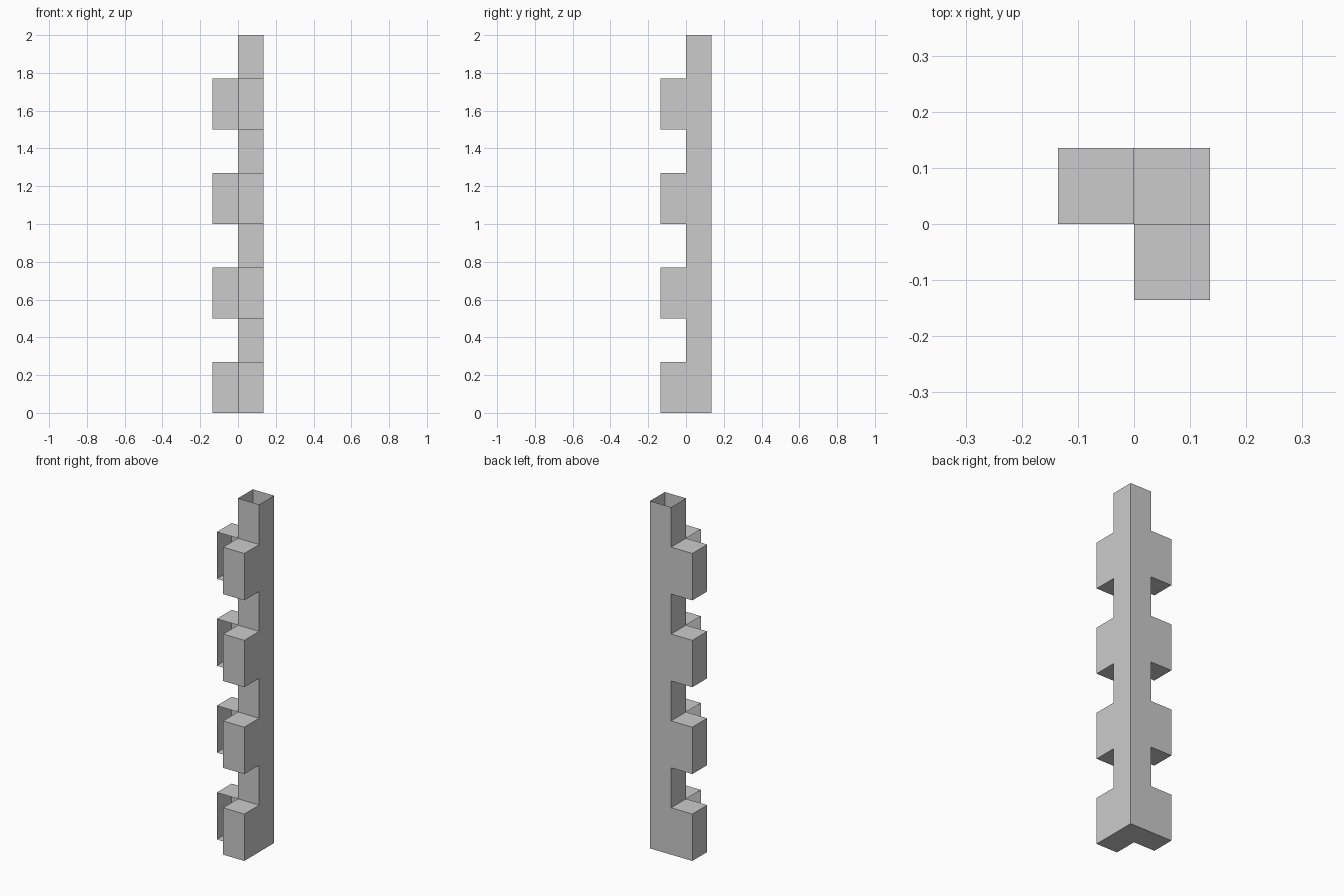
import bpy
import bmesh

if "Cube" in bpy.data.objects:
    bpy.data.objects.remove(bpy.data.objects["Cube"])

W = 0.135          # width of the shaft and projection of each block
BLOCK = 0.27       # block height
STEP = 0.5         # spacing of the courses
COURSES = 4

bm = bmesh.new()


def face(points):
    bm.faces.new([bm.verts.new(p) for p in points])


def walls(chain, z0, z1):
    # vertical faces along a counter-clockwise plan line
    for (ax, ay), (bx, by) in zip(chain, chain[1:]):
        face([(ax, ay, z0), (bx, by, z0), (bx, by, z1), (ax, ay, z1)])


def slab(x, y, z, up):
    # square horizontal face with its low corner at x, y
    pts = [(x, y, z), (x + W, y, z), (x + W, y + W, z), (x, y + W, z)]
    face(pts if up else pts[::-1])


# Plan lines: blocks are open towards the inner corner, the shaft is a closed tube
block_plan = [(0, -W), (W, -W), (W, 0), (W, W), (0, W), (-W, W), (-W, 0)]
shaft_plan = [(0, 0), (W, 0), (W, W), (0, W), (0, 0)]

for i in range(COURSES):
    z = i * STEP
    # Toothed course with top and bottom ledges on both wings
    walls(block_plan, z, z + BLOCK)
    for x, y in ((0, -W), (-W, 0)):
        slab(x, y, z, False)
        slab(x, y, z + BLOCK, True)
    # Plain shaft above the course
    walls(shaft_plan, z + BLOCK, z + STEP)

# Closed foot; the top of the shaft stays open
slab(0, 0, 0, False)

bmesh.ops.remove_doubles(bm, verts=bm.verts, dist=1e-4)
mesh = bpy.data.meshes.new("corner_quoin")
bm.to_mesh(mesh)
bm.free()
bpy.context.collection.objects.link(bpy.data.objects.new("corner_quoin", mesh))
